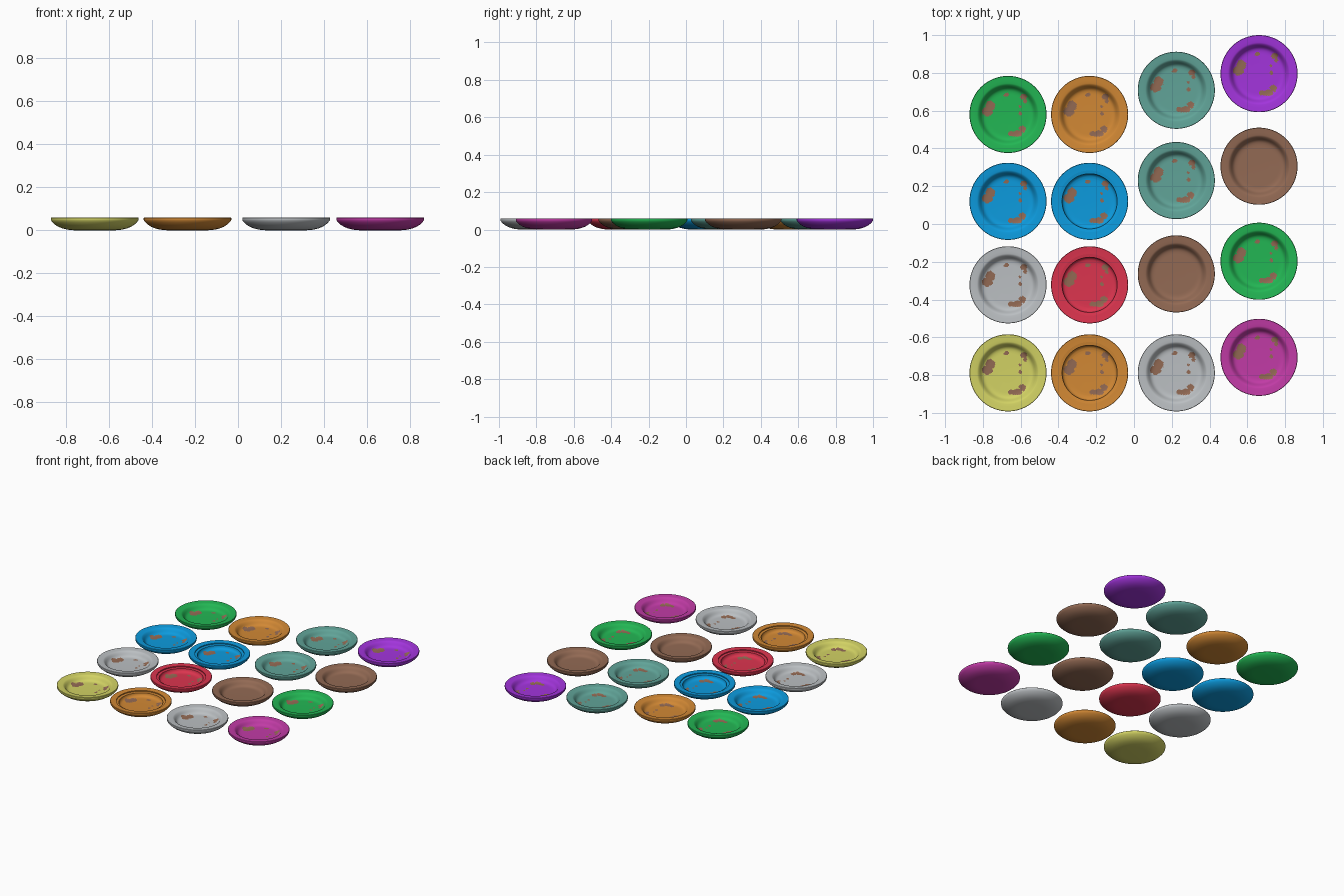
import bpy, bmesh, math
from mathutils import noise, Vector

if "Cube" in bpy.data.objects:
    bpy.data.objects.remove(bpy.data.objects["Cube"])

SEG = 128

def lin(c):
    c = min(c / 255 * 1.05, 1)
    return c / 12.92 if c <= 0.04045 else ((c + 0.055) / 1.055) ** 2.4

def mat(name, r, g, b):
    m = bpy.data.materials.new(name)
    m.diffuse_color = (lin(r), lin(g), lin(b), 1)
    m.use_nodes = True
    m.node_tree.nodes["Principled BSDF"].inputs["Base Color"].default_value = m.diffuse_color
    return m

COL = {n: mat(n, *c) for n, c in {
    "green": (33, 174, 80), "orange": (200, 130, 50), "teal": (92, 156, 145),
    "purple": (155, 50, 210), "blue": (12, 148, 212), "brown": (140, 101, 80),
    "grey": (178, 182, 185), "red": (210, 50, 75), "yellow": (200, 200, 95),
    "magenta": (184, 56, 158)}.items()}

# Food stains: ellipses (x, y, rx, ry) relative to the plate centre
STAINS = [(-.093, .046, .024, .027), (-.108, .016, .028, .026),
          (.020, -.102, .020, .013), (.050, -.101, .026, .017), (.076, -.078, .019, .018),
          (.082, .094, .019, .016), (.090, .068, .011, .010),
          (-.010, .104, .014, .010), (.066, .005, .010, .010), (.063, .042, .008, .006)]

def stained(p):
    n = 0.35 * noise.noise(Vector((p.x * 90, p.y * 90, 3.1)))
    return any(((p.x - x) / a) ** 2 + ((p.y - y) / b) ** 2 < 1 + n for x, y, a, b in STAINS)

# Profiles (radius, height), from the bottom centre outward and back over the top
UNDER = [(.09, 0), (.11, .001), (.13, .004), (.15, .009), (.168, .016), (.184, .026),
         (.196, .037), (.203, .046), (.204, .050), (.204, .058), (.202, .060)]
SMOOTH = [(.180, .058), (.166, .057), (.160, .0555), (.154, .051), (.148, .044), (.142, .035),
          (.136, .028), (.129, .0235), (.120, .021), (.110, .020), (.05, .019)]
STEPPED = [(.180, .058), (.163, .057), (.163, .050), (.146, .047), (.145, .038), (.140, .029),
           (.133, .024), (.122, .021), (.110, .020), (.05, .019)]

def refine(profile, step=0.005):
    out = [profile[0]]
    for (r0, z0), (r1, z1) in zip(profile, profile[1:]):
        n = max(1, math.ceil(abs(r1 - r0) / step)) if r1 < .165 else 1
        out += [(r0 + (r1 - r0) * i / n, z0 + (z1 - z0) * i / n) for i in range(1, n + 1)]
    return out

def plate(name, colour, x, y, stepped):
    prof = UNDER + refine([UNDER[-1]] + (STEPPED if stepped else SMOOTH))[1:]
    bm = bmesh.new()
    rings = [[bm.verts.new((r * math.cos(2 * math.pi * i / SEG), r * math.sin(2 * math.pi * i / SEG), z))
              for i in range(SEG)] for r, z in prof]
    for a, b in zip(rings, rings[1:]):
        for i in range(SEG):
            j = (i + 1) % SEG
            bm.faces.new((a[i], a[j], b[j], b[i]))
    # close the base and the middle of the well
    bm.faces.new(rings[0][::-1])
    bm.faces.new(rings[-1])
    # colour the stains on the inside of the well
    for f in bm.faces:
        f.smooth = True
        c = f.calc_center_median()
        if f.normal.z >= 0 and len(f.verts) == 4:
            f.normal_update()
            if f.normal.z > 0.1 and stained(c):
                f.material_index = 1
    me = bpy.data.meshes.new(name)
    bm.to_mesh(me)
    bm.free()
    me.materials.append(COL[colour])
    me.materials.append(COL["brown"])
    me.set_sharp_from_angle(angle=math.radians(40))
    ob = bpy.data.objects.new(name, me)
    ob.location = (x, y, 0)
    bpy.context.collection.objects.link(ob)

# Columns of plates, back to front
COLUMNS = [
    (-.667, (.58, .12, -.322, -.788), ("green", "blue", "grey", "yellow"), ()),
    (-.235, (.58, .12, -.322, -.788), ("orange", "blue", "red", "orange"), (1, 2, 3)),
    (.224, (.708, .230, -.264, -.788), ("teal", "teal", "brown", "grey"), ()),
    (.662, (.796, .306, -.197, -.706), ("purple", "brown", "green", "magenta"), ())]
for ci, (x, ys, cols, steps) in enumerate(COLUMNS):
    for ri, (y, c) in enumerate(zip(ys, cols)):
        plate(f"{c}_plate_{ci + 1}_{ri + 1}", c, x, y, ri in steps)
